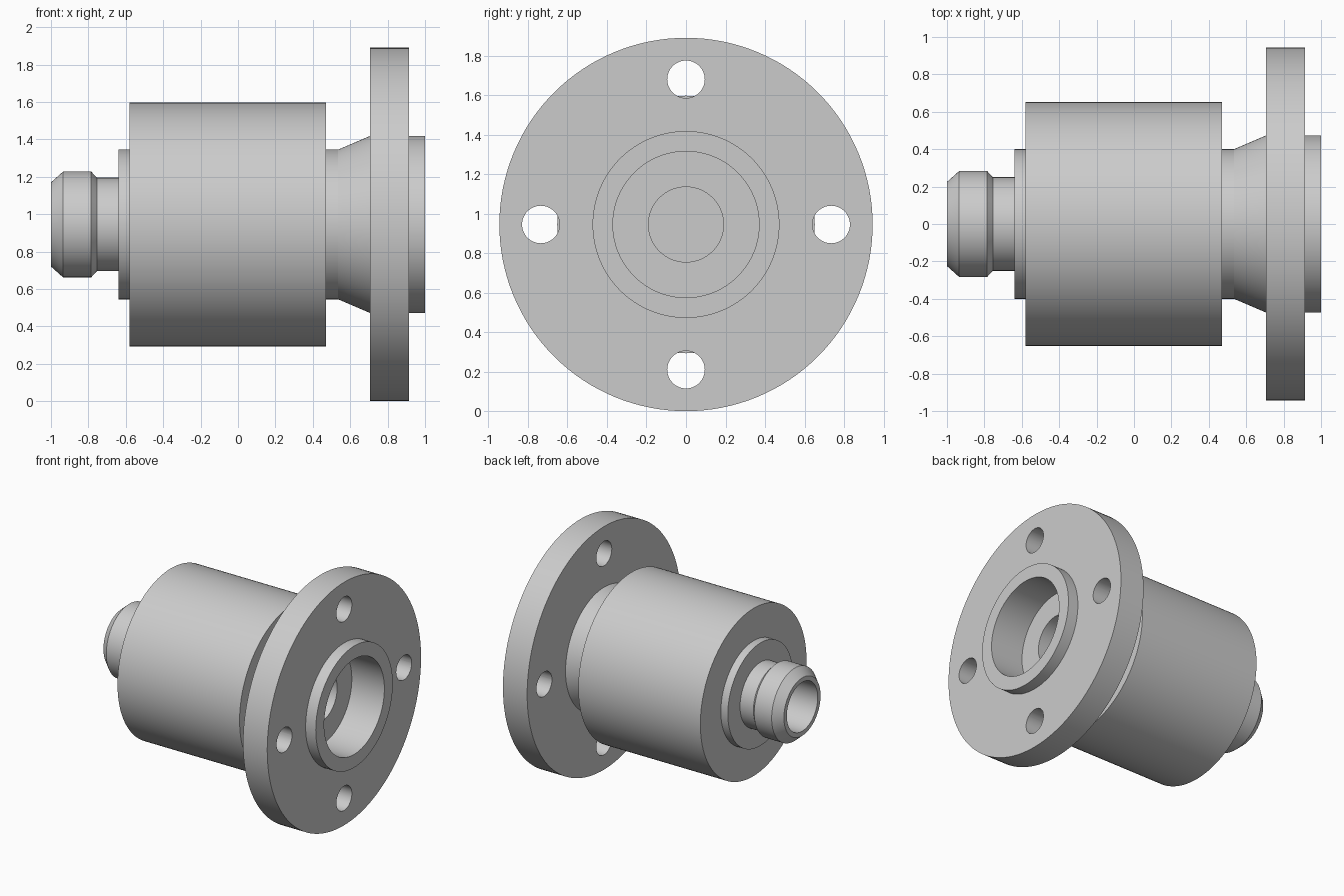
import bpy
import bmesh
from math import cos, sin, pi, radians
from mathutils import Matrix, Vector

SEGMENTS = 128
AXIS_Z = 0.945

cube = bpy.data.objects.get("Cube")
if cube:
    bpy.data.objects.remove(cube, do_unlink=True)

steel = bpy.data.materials.new("plain grey metal")
steel.use_nodes = True
colour = (0.6, 0.6, 0.6, 1)
steel.diffuse_color = colour
steel.node_tree.nodes["Principled BSDF"].inputs["Base Color"].default_value = colour


def add_object(name, bm):
    bmesh.ops.recalc_face_normals(bm, faces=bm.faces)
    mesh = bpy.data.meshes.new(name)
    bm.to_mesh(mesh)
    bm.free()
    mesh.materials.append(steel)
    obj = bpy.data.objects.new(name, mesh)
    bpy.context.collection.objects.link(obj)
    obj.location.z = AXIS_Z
    return obj


def turn(name, profile):
    """Revolve an (x, radius) profile about the x axis."""
    bm = bmesh.new()
    verts = [bm.verts.new((x, 0, r)) for x, r in profile]
    edges = [bm.edges.new(pair) for pair in zip(verts, verts[1:])]
    bmesh.ops.spin(bm, geom=verts + edges, cent=(0, 0, 0), axis=(1, 0, 0),
                   angle=2 * pi, steps=SEGMENTS, use_merge=True)
    bmesh.ops.remove_doubles(bm, verts=bm.verts, dist=1e-4)
    return add_object(name, bm)


# Profile sections from the nozzle tip to the flanged mouth and into the bores
nozzle_bore = [(-0.5, 0), (-0.5, 0.19)]
nozzle = [(-1, 0.19), (-1, 0.225), (-0.935, 0.283), (-0.785, 0.283),
          (-0.755, 0.25), (-0.64, 0.25)]
shoulder = [(-0.64, 0.4), (-0.58, 0.4)]
barrel = [(-0.58, 0.652), (0.47, 0.652)]
cone_neck = [(0.47, 0.4), (0.535, 0.4), (0.705, 0.473)]
flange = [(0.705, 0.945), (0.913, 0.945), (0.913, 0.473)]
mouth = [(1, 0.473), (1, 0.37), (0.72, 0.37)]
inner_bore = [(0.72, 0.19), (-0.35, 0.19), (-0.35, 0)]
housing = turn("flanged_housing", nozzle_bore + nozzle + shoulder + barrel
               + cone_neck + flange + mouth + inner_bore)

# Four bolt holes through the flange
bm = bmesh.new()
for i in range(4):
    a = i * pi / 2
    place = Matrix.Translation(Vector((0.83, 0.735 * cos(a), 0.735 * sin(a))))
    bmesh.ops.create_cone(bm, cap_ends=True, segments=48, radius1=0.095,
                          radius2=0.095, depth=0.4,
                          matrix=place @ Matrix.Rotation(pi / 2, 4, "Y"))
cutter = add_object("bolt_hole_cutter", bm)
cutter.hide_render = True

holes = housing.modifiers.new("bolt_holes", "BOOLEAN")
holes.operation = "DIFFERENCE"
holes.solver = "EXACT"
holes.object = cutter

for obj in bpy.context.selected_objects:
    obj.select_set(False)
housing.select_set(True)
bpy.context.view_layer.objects.active = housing
bpy.ops.object.modifier_apply(modifier=holes.name)
bpy.data.objects.remove(cutter, do_unlink=True)
bpy.ops.object.shade_smooth_by_angle(angle=radians(20))
